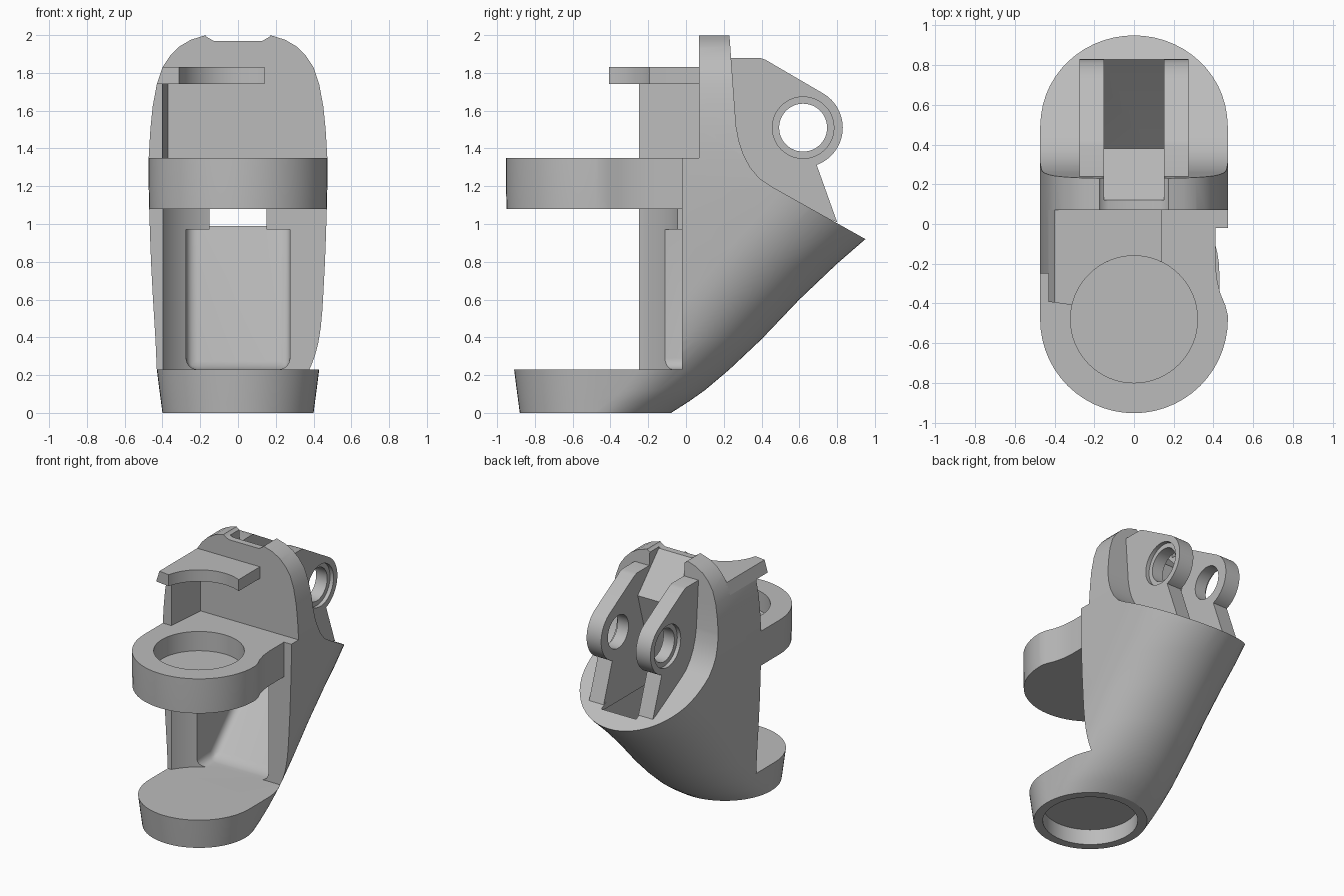
import bpy, bmesh
from math import sin, cos, pi, radians, atan2

cube = bpy.data.objects.get("Cube")
if cube:
    bpy.data.objects.remove(cube, do_unlink=True)

grey = bpy.data.materials.new("plain grey")
grey.use_nodes = True
grey.diffuse_color = (0.5, 0.5, 0.5, 1)
grey.node_tree.nodes["Principled BSDF"].inputs["Base Color"].default_value = (0.5, 0.5, 0.5, 1)

CUP_Y = -0.48  # shared axis of the base, the slot and the ring


def finish(name, bm):
    bmesh.ops.recalc_face_normals(bm, faces=bm.faces)
    mesh = bpy.data.meshes.new(name)
    bm.to_mesh(mesh)
    bm.free()
    mesh.materials.append(grey)
    obj = bpy.data.objects.new(name, mesh)
    bpy.context.collection.objects.link(obj)
    return obj


def prism(name, pts, axis, lo, hi, bevel=None):
    """Extrude a flat outline along an axis from lo to hi."""
    place = {"x": lambda u, v, h: (h, u, v),
             "y": lambda u, v, h: (u, h, v),
             "z": lambda u, v, h: (u, v, h)}[axis]
    bm = bmesh.new()
    a, b = [[bm.verts.new(place(u, v, h)) for u, v in pts] for h in (lo, hi)]
    bm.faces.new(a)
    bm.faces.new(b)
    for i in range(len(pts)):
        j = (i + 1) % len(pts)
        bm.faces.new((a[i], a[j], b[j], b[i]))
    if bevel:
        width, rule = bevel
        edges = [e for e in bm.edges if rule(*[v.co for v in e.verts])]
        bmesh.ops.bevel(bm, geom=edges, offset=width, segments=6,
                        affect="EDGES", profile=0.5)
    return finish(name, bm)


def arc(cx, cy, r, start, end, n=24):
    return [(cx + r * cos(radians(start + (end - start) * i / n)),
             cy + r * sin(radians(start + (end - start) * i / n))) for i in range(n + 1)]


def circle(cx, cy, r, n=64):
    return arc(cx, cy, r, 0, 360, n)[:-1]


def boolean(obj, cutter, operation="DIFFERENCE"):
    mod = obj.modifiers.new("cut", "BOOLEAN")
    mod.operation = operation
    mod.solver = "EXACT"
    mod.object = cutter
    bpy.context.view_layer.objects.active = obj
    bpy.ops.object.modifier_apply(modifier=mod.name)
    bpy.data.objects.remove(cutter, do_unlink=True)


# Outer shell: height, half width, rear reach
SHELL = [(0, .40, -.08), (.06, .408, .015), (.12, .416, .10), (.23, .43, .23),
         (.39, .437, .40), (.6, .45, .60), (.79, .46, .80), (.92, .465, .95),
         (1.08, .47, 1.10), (1.2, .473, 1.2), (1.35, .473, 1.2), (1.5, .464, 1.2),
         (1.62, .452, 1.2), (1.74, .43, 1.2), (1.83, .40, 1.2), (1.89, .36, 1.2),
         (1.94, .31, 1.2), (1.975, .25, 1.2), (2.0, .17, 1.2)]


def shell(name):
    bm = bmesh.new()
    rings = []
    n = 28
    for z, w, back in SHELL:
        depth = w * (1 + 0.45 * min(z / 0.92, 1))
        pts = [(w * cos(pi * i / n), back - depth + depth * sin(pi * i / n)) for i in range(n + 1)]
        pts += [(-w * cos(pi * i / n), CUP_Y - w * sin(pi * i / n)) for i in range(n + 1)]
        if z == 0:  # keep the straight flanks from collapsing
            pts = [(x, y + (0.001 if k <= n else 0)) for k, (x, y) in enumerate(pts)]
        rings.append([bm.verts.new((x, y, z)) for x, y in pts])
    bm.faces.new(rings[0])
    bm.faces.new(rings[-1])
    for a, b in zip(rings, rings[1:]):
        for i in range(len(a)):
            j = (i + 1) % len(a)
            bm.faces.new((a[i], a[j], b[j], b[i]))
    return finish(name, bm)


body = shell("body")

# Open slot between base and ring: round at one side, open at the other
boolean(body, prism("slot", [(1, -.02)] + arc(0, CUP_Y, .46, 90, 150)
                    + [(-1, -.25), (-1, -1.3), (1, -1.3)], "z", .23, 1.08))
# Space above the ring, leaving a thin side wall
boolean(body, prism("upper_space", [(1, .07), (-.37, .07), (-.40, -.25), (-1, -.25),
                                    (-1, -1.3), (1, -1.3)], "z", 1.35, 2.2))
boolean(body, prism("top_space", [(1, .07), (-1, .07), (-1, -1.3), (1, -1.3)], "z", 1.74, 2.3))
# Waist on the left of the ring
boolean(body, prism("waist", [(1, -.02), (.41, -.02), (.41, -.2), (.418, -.28), (.435, -.35),
                              (.46, -.41), (.475, -.47), (1, -.47)], "z", 1.0, 1.5))
# Blind round recesses in the ring and under the base
boolean(body, prism("ring_recess", circle(0, CUP_Y, .32), "z", 1.2, 1.6))
boolean(body, prism("base_recess", circle(0, CUP_Y, .335), "z", -.2, .12))
# Rear cut that forms the sloping rim
boolean(body, prism("rear_cut", [(.22, 2.2), (.23, 2.0), (.265, 1.52), (.28, 1.44), (.305, 1.365),
                                 (.34, 1.3), (.39, 1.24), (.45, 1.2), (.95, .92), (1.3, .72),
                                 (2, .72), (2, 2.2)], "x", -1, 1))


# Inner pocket with rounded floor and sloping back
def pocket_edge(p, q):
    return max(p.y, q.y) > 0 and not (p.z > .96 and q.z > .96) and abs(p.x - q.x) + abs(p.z - q.z) > .01 \
        or (p.z < .24 and q.z < .24 and max(p.y, q.y) > 0)


boolean(body, prism("pocket", [(-.3, .23), (.08, .23), (.81, .97), (-.3, .97)],
                    "x", -.275, .275, (.06, pocket_edge)))
# Channel that runs from the pocket out between the lugs
boolean(body, prism("channel", [(-.3, .9), (.74, .9), (.83, .99), (1.2, 1.36), (1.2, 2.2),
                                (.12, 2.2), (.12, 1.97), (.38, 1.70), (.2, 1.08), (-.3, 1.08)],
                    "x", -.15, .15))
# Shallow notch in the crown
boolean(body, prism("notch", [(-.19, 2.02), (-.165, 1.99), (-.13, 1.97), (.13, 1.97),
                              (.165, 1.99), (.19, 2.02)], "y", -.1, .5))

# Web joining the lugs, with a ramp on top
web = prism("web", [(.12, 1.97), (.38, 1.70), (.2, 1.08), (.1, 1.08), (.1, 1.9)], "x", -.15, .15)

# Clip flange with a concave front, trimmed to the shell
end = 90 + math_angle if (math_angle := 0) else 167
clip = prism("clip_flange", [(.14, .1), (.14, -.19)] + arc(0, CUP_Y, .32, 64, end)
             + [(-.7, -.355), (-.7, .1)], "z", 1.74, 1.83)
boolean(clip, shell("trim"), "INTERSECT")

# Pair of rear lugs with a counterbored pivot hole
HY, HZ = .62, 1.51
parts = [body, web, clip]
for side, name in ((1, "left_lug"), (-1, "right_lug")):
    outline = [(.15, 1.88), (.39, 1.88), (.42, 1.87)] + arc(HY, HZ, .21, 60, -70) \
        + [(.80, 1.01), (.45, 1.15), (.2, 1.35)]
    lug = prism(name, outline, "x", *sorted((side * .15, side * .275)))
    boolean(lug, prism("pivot", circle(HY, HZ, .127, 48), "x", -.5, .5))
    boolean(lug, prism("counterbore", circle(HY, HZ, .163, 48), "x",
                       *sorted((side * .245, side * .4))))
    parts.append(lug)

for obj in parts:
    bpy.ops.object.select_all(action="DESELECT")
    obj.select_set(True)
    bpy.context.view_layer.objects.active = obj
    bpy.ops.object.shade_smooth_by_angle(angle=radians(30))
